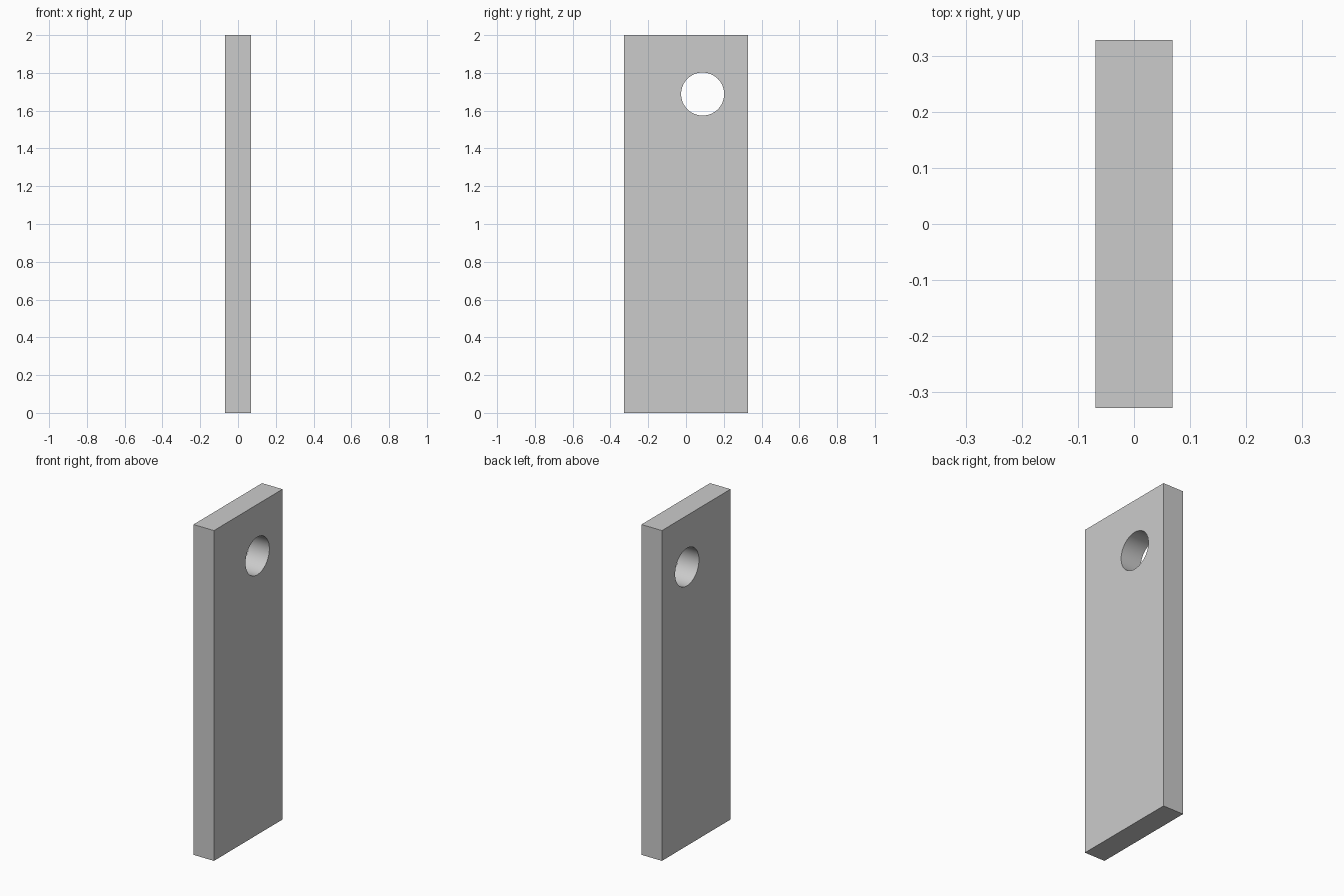
import bpy
from math import radians

if "Cube" in bpy.data.objects:
    bpy.data.objects.remove(bpy.data.objects["Cube"])

THICK, WIDTH, HEIGHT = 0.137, 0.656, 2.0
HOLE_Y, HOLE_Z, HOLE_R = 0.088, 1.688, 0.114

# Flat upright plate
bpy.ops.mesh.primitive_cube_add(size=1, location=(0, 0, HEIGHT / 2))
plate = bpy.context.object
plate.name = "plate"
plate.scale = (THICK, WIDTH, HEIGHT)
bpy.ops.object.transform_apply(location=True, rotation=False, scale=True)

# Round cutter through the thickness
bpy.ops.mesh.primitive_cylinder_add(vertices=64, radius=HOLE_R, depth=THICK * 3,
                                    location=(0, HOLE_Y, HOLE_Z),
                                    rotation=(0, radians(90), 0))
cutter = bpy.context.object
cutter.name = "hole_cutter"
cutter.hide_render = True

# Drill the hole
cut = plate.modifiers.new("hole", 'BOOLEAN')
cut.operation = 'DIFFERENCE'
cut.solver = 'EXACT'
cut.object = cutter
bpy.ops.object.select_all(action='DESELECT')
plate.select_set(True)
bpy.context.view_layer.objects.active = plate
bpy.ops.object.modifier_apply(modifier=cut.name)
bpy.data.objects.remove(cutter, do_unlink=True)

# Smooth bore, crisp edges
bpy.ops.object.shade_smooth_by_angle(angle=radians(30))
